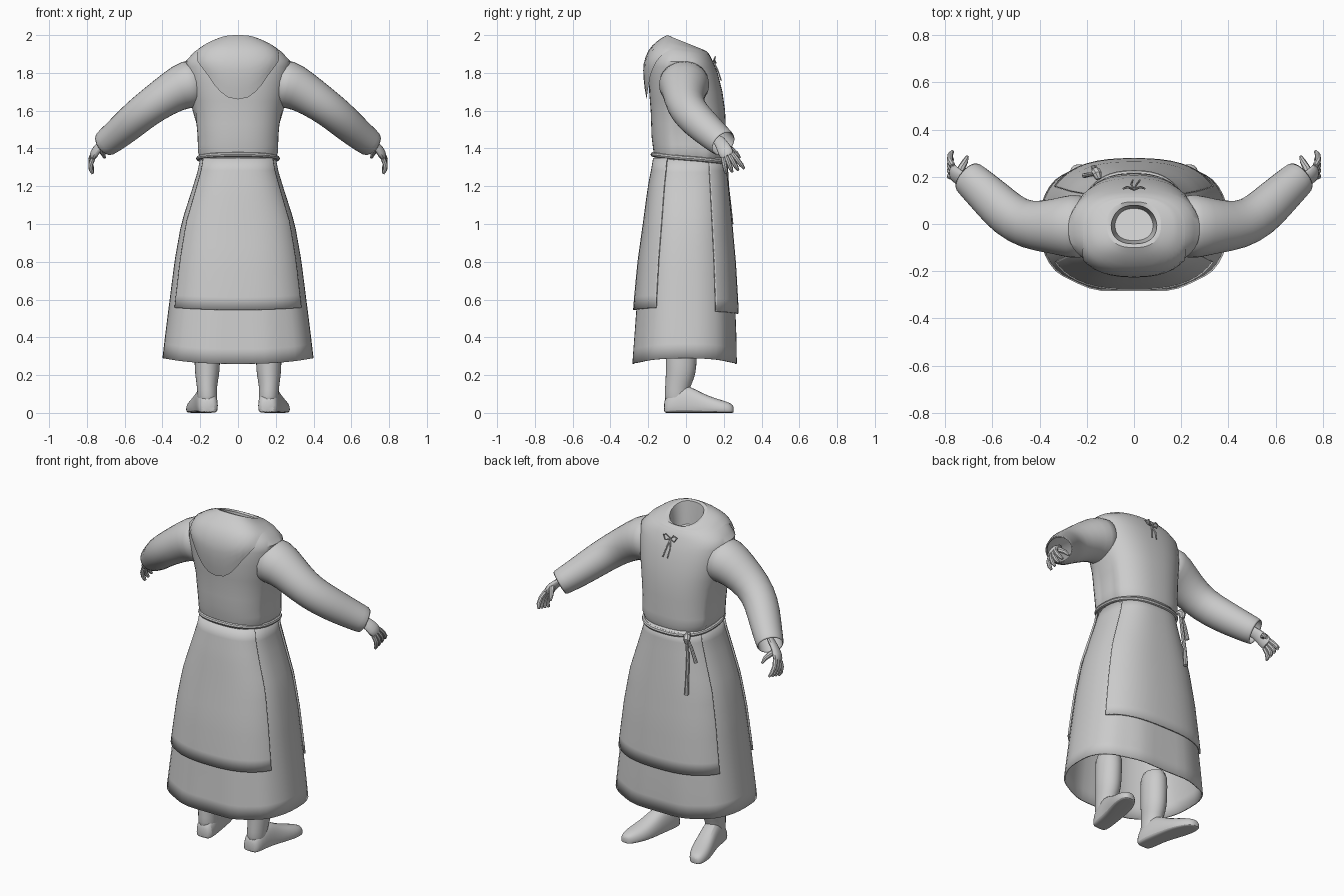
import bpy, math
from mathutils import Vector

cube = bpy.data.objects.get("Cube")
if cube:
    bpy.data.objects.remove(cube)

cloth = bpy.data.materials.new("plain grey")
cloth.use_nodes = True
GREY = (0.6, 0.6, 0.6, 1)
cloth.diffuse_color = GREY
cloth.node_tree.nodes["Principled BSDF"].inputs["Base Color"].default_value = GREY
parts = []


def loft(name, rings, wrap=True, caps=(False, False), mirror=False, thick=0, subdiv=0):
    """Skin a list of equal-length point rows."""
    n = len(rings[0])
    verts = [tuple(p) for r in rings for p in r]
    faces = []
    for a in range(len(rings) - 1):
        for i in range(n if wrap else n - 1):
            j = (i + 1) % n
            faces.append((a * n + i, a * n + j, a * n + n + j, a * n + n + i))
    if caps[0]:
        faces.append(tuple(reversed(range(n))))
    if caps[1]:
        faces.append(tuple(range(len(verts) - n, len(verts))))
    me = bpy.data.meshes.new(name)
    me.from_pydata(verts, [], faces)
    me.materials.append(cloth)
    ob = bpy.data.objects.new(name, me)
    bpy.context.collection.objects.link(ob)
    if mirror:
        ob.modifiers.new("mirror", 'MIRROR').use_mirror_merge = False
    if thick:
        m = ob.modifiers.new("thickness", 'SOLIDIFY')
        m.thickness, m.offset = thick, -1
    if subdiv:
        m = ob.modifiers.new("smooth", 'SUBSURF')
        m.levels = m.render_levels = subdiv
    parts.append(ob)
    return ob


def tube(name, pts, radii, sides=8, flat=1, up=(0, 1, 0), loop=False, **kw):
    """Sweep an ellipse along a path; flat squashes it across 'up'."""
    pts = [Vector(p) for p in pts]
    rings = []
    for i, p in enumerate(pts):
        if loop:
            t = pts[(i + 1) % len(pts)] - pts[i - 1]
        else:
            t = pts[min(i + 1, len(pts) - 1)] - pts[max(i - 1, 0)]
        side = t.cross(Vector(up)).normalized()
        top = side.cross(t).normalized()
        r = radii[i] if isinstance(radii, (list, tuple)) else radii
        rings.append([p + r * (flat * side * math.cos(a) + top * math.sin(a))
                      for a in (math.tau * k / sides for k in range(sides))])
    if loop:
        rings.append(rings[0])
    else:
        kw.setdefault("caps", (True, True))
    return loft(name, rings, **kw)


def spow(v, e):
    return math.copysign(abs(v) ** e, v)


def lerp_row(rows, s):
    i = min(max(int(s), 0), len(rows) - 2)
    return [a + (b - a) * (s - i) for a, b in zip(rows[i], rows[i + 1])]


# Torso: height, half width, back y, front y, tilt
TORSO = [(1.32, .2, -.16, .2, 0), (1.38, .226, -.172, .215, 0), (1.46, .227, -.182, .213, 0),
         (1.6, .24, -.187, .207, 0), (1.7, .26, -.195, .193, 0), (1.8, .276, -.197, .168, 0),
         (1.86, .278, -.19, .145, .02), (1.908, .232, -.168, .125, .1),
         (1.938, .175, -.134, .108, .22), (1.96, .115, -.1, .094, .4)]


def torso_point(s, a, grow=0):
    z, rx, yb, yf, tilt = lerp_row(TORSO, s)
    c, d = math.cos(a), math.sin(a)
    x = (rx + grow) * spow(c, .83)
    if s < 3 and abs(c) > .93:          # sunken side under the arm
        x *= .94
    y = (yb + yf) / 2 + ((yf - yb) / 2 + grow) * spow(d, .83)
    return Vector((x, y, z - tilt * y))


ANG = [math.tau * k / 48 for k in range(48)]
rings = [[torso_point(s / 2, a) for a in ANG] for s in range(19)]
for scale, drop in ((.84, .005), (.78, .06), (.7, .14)):      # neck opening
    rings.append([Vector((p.x * scale * (1 - 1.5 * max(0, p.y)), p.y * scale, p.z - drop))
                  for p in rings[18]])
loft("torso", rings, caps=(True, True))

# Hood lying on the shoulders, a soft pouch at the back
rows = []
for t in range(11):
    row = []
    for a in ANG:
        back = max(0, -math.sin(a))
        edge = 7.3 - 3.7 * back ** 3
        u = t / 10
        row.append(torso_point(9 + (edge - 9) * u, a, (.003 + .029 * back ** 2) * math.sin(u * 2.6)))
    rows.append(row)
loft("hood", rows[::-1])

# Under-robe: height, half width, back depth, front depth
ROBE = [(.27, .4, .287, .272), (.4, .385, .277, .27), (.6, .36, .262, .262), (.8, .335, .243, .25),
        (1, .3, .215, .232), (1.2, .237, .188, .212), (1.28, .213, .172, .203), (1.35, .2, .16, .198)]


def robe_at(z):
    for i in range(len(ROBE) - 1):
        if z <= ROBE[i + 1][0]:
            break
    return lerp_row(ROBE, i + (z - ROBE[i][0]) / (ROBE[i + 1][0] - ROBE[i][0]))


rows = []
for i in range(15):
    z = .27 + 1.08 * i / 14
    _, rx, yb, yf = robe_at(z)
    row = []
    for a in ANG:
        c, d = math.cos(a), math.sin(a)
        fold = 1 + .015 * (1 - i / 14) * math.cos(10 * a)
        row.append((rx * spow(c, .78), (yf if d > 0 else yb) * spow(d, .78) * fold,
                    z + (.03 * c * c - .01) * (1 - i / 14)))
    rows.append(row)
loft("under_robe", rows, thick=.008)

# Apron panels over the robe, front and back
for name, sign, hem in (("back_panel", -1, .545), ("front_panel", 1, .525)):
    rows = []
    for i in range(13):
        z = hem + (1.35 - hem) * i / 12
        _, rx, yb, yf = robe_at(z)
        depth = yf if sign > 0 else yb
        row = []
        for k in range(21):
            u = k / 10 - 1
            f = .91 * math.sin(u * math.pi / 2)
            y = sign * (depth * (1 - abs(f) ** 2.6) ** .39 + .014)
            row.append((f * (rx + .003), y, z + .015 * f * f * (1 - i / 12)))
        rows.append(row if sign < 0 else row[::-1])
    loft(name, rows, wrap=False, thick=.01)

# Rope belt with knot and hanging cords
tube("belt", [(.21 * spow(math.cos(a), .82), .02 + .196 * spow(math.sin(a), .82),
               1.347 - .021 * math.sin(a)) for a in ANG], .012, 8, up=(0, 0, 1), loop=True)
tube("belt_knot", [(-.15, .19, 1.345), (-.155, .21, 1.34), (-.16, .222, 1.325), (-.16, .222, 1.3)],
     [.012, .02, .02, .012])
tube("long_cord", [(-.155, .212, 1.32), (-.165, .218, 1.2), (-.17, .23, 1.1), (-.17, .238, 1.0)],
     [.009, .01, .01, .013])
tube("short_cord", [(-.16, .212, 1.32), (-.185, .21, 1.27), (-.21, .205, 1.19)], [.008, .009, .011])

# Neck lace bow
for s, side in ((-1, "right"), (1, "left")):
    tube(side + "_bow_loop", [(0, .145, 1.86), (s * .025, .155, 1.885), (s * .045, .15, 1.875),
                              (s * .03, .158, 1.852), (0, .15, 1.858)], .004, 6, up=(0, 1, .3))
    tube(side + "_lace", [(0, .148, 1.855), (s * .012, .17, 1.81), (s * (.015 + .01 * s), .186, 1.76)],
         .004, 6)

# Sleeves
tube("sleeves", [(.19, -.01, 1.745), (.265, -.01, 1.743), (.34, -.01, 1.705), (.45, -.008, 1.632),
                 (.53, .036, 1.57), (.6, .103, 1.508), (.655, .155, 1.462), (.705, .2, 1.424)],
     [.13, .13, .108, .093, .089, .082, .074, .068], 16, flat=.95, caps=(True, False),
     mirror=True, thick=.01, subdiv=1)

# Hands
tube("palms", [(.66, .16, 1.46), (.725, .19, 1.42), (.757, .208, 1.385), (.77, .224, 1.35)],
     [.034, .034, .044, .04], 10, flat=.55, up=(0, .85, .5), mirror=True, subdiv=1)
for i, label in enumerate(("little", "ring", "middle", "index")):
    o = i - 1.5
    base = Vector((.768, .221 + .016 * o, 1.36 + .009 * o))
    fan = .03 + .012 * o
    tube(label + "_fingers", [base, base + Vector((.012, fan * .5, -.03)),
                              base + Vector((.01, fan, -.06)), base + Vector((0, fan * 1.3, -.08))],
         [.013, .013, .012, .007], 8, mirror=True)
tube("thumbs", [(.745, .2, 1.405), (.73, .238, 1.395), (.715, .265, 1.375), (.706, .285, 1.35)],
     [.016, .016, .013, .007], 8, mirror=True)

# Legs
tube("legs", [(.16, -.022, .45), (.162, -.024, .33), (.163, -.026, .25), (.163, -.03, .2),
              (.165, -.046, .14), (.162, -.05, .09), (.16, -.05, .03)],
     [.086, .085, .084, .08, .066, .066, .06], 14, flat=.82, mirror=True, subdiv=1)

# Shoes: y, centre x, half width, height
SHOE = [(-.118, .157, .035, .06), (-.1, .158, .053, .1), (-.04, .164, .058, .15), (.02, .174, .058, .145),
        (.08, .188, .062, .108), (.15, .206, .066, .08), (.205, .222, .056, .064),
        (.24, .23, .038, .05), (.253, .232, .018, .035)]
rows = []
for y, cx, w, h in SHOE:
    rows.append([(cx + w * spow(math.cos(a), .7), y,
                  h * .3 + h * spow(math.sin(a), 1 if math.sin(a) > 0 else .3)
                  * (.7 if math.sin(a) > 0 else .3))
                 for a in (-math.tau * k / 16 for k in range(16))])
loft("shoes", rows, caps=(True, True), mirror=True, subdiv=1)

# Smooth shading with sharp folds kept
bpy.ops.object.select_all(action='DESELECT')
for ob in parts:
    ob.select_set(True)
bpy.context.view_layer.objects.active = parts[0]
bpy.ops.object.shade_smooth_by_angle(angle=math.radians(40))
